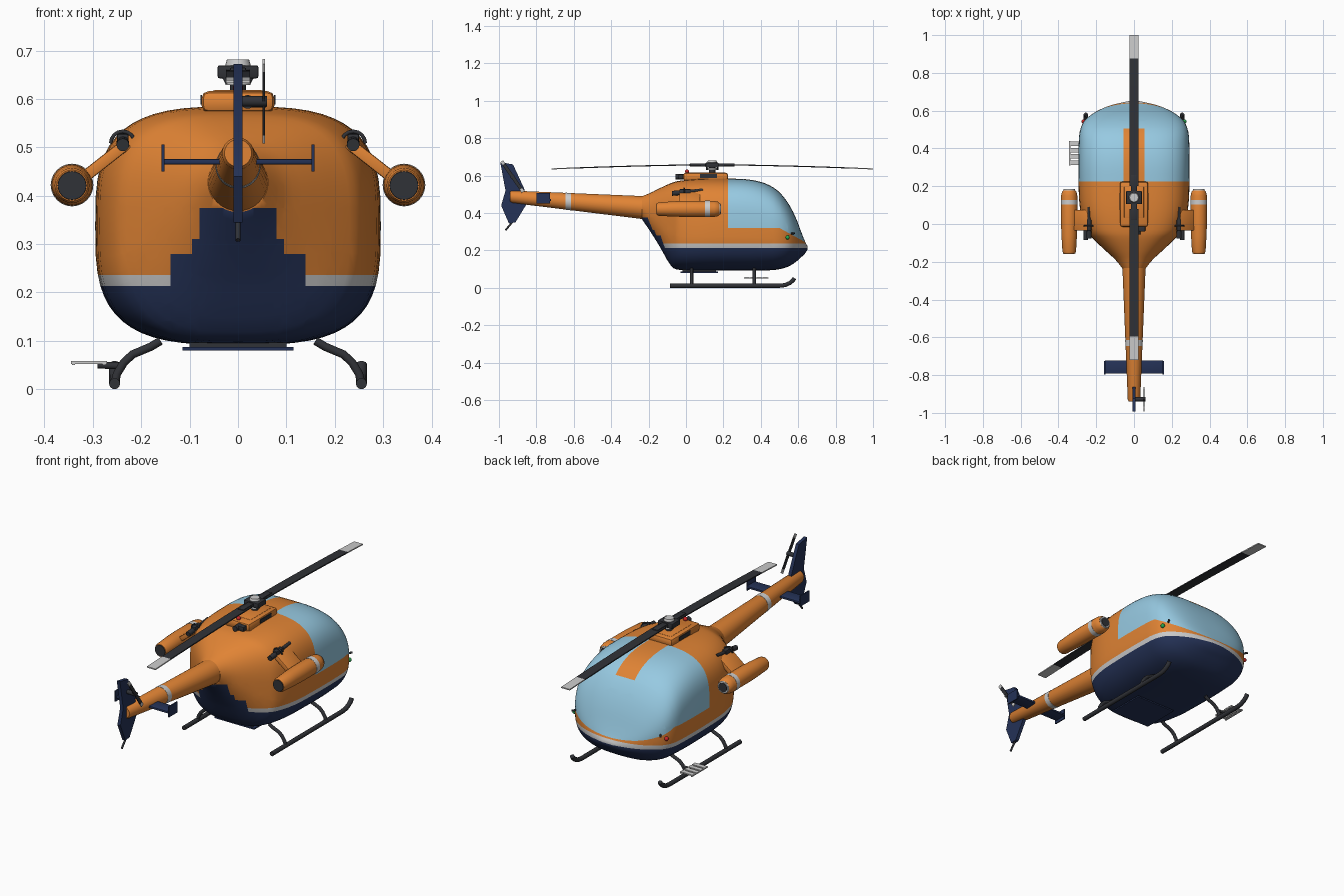
import bpy, bmesh, math
from mathutils import Vector, Matrix

if "Cube" in bpy.data.objects:
    bpy.data.objects.remove(bpy.data.objects["Cube"])

def mat(name, r, g, b):
    m = bpy.data.materials.new(name)
    m.diffuse_color = (r, g, b, 1)
    m.use_nodes = True
    m.node_tree.nodes["Principled BSDF"].inputs["Base Color"].default_value = m.diffuse_color
    return m

ORANGE = mat("orange", .75, .23, .035)
NAVY = mat("navy", .018, .032, .095)
GLASS = mat("glass", .31, .59, .76)
WHITE = mat("white", .7, .7, .67)
DARK = mat("dark", .03, .032, .038)
RED = mat("red", .6, .02, .02)
GREEN = mat("green", .02, .4, .08)

def finish(name, bm, mats, angle=35):
    bmesh.ops.recalc_face_normals(bm, faces=bm.faces[:])
    me = bpy.data.meshes.new(name)
    bm.to_mesh(me)
    bm.free()
    ob = bpy.data.objects.new(name, me)
    bpy.context.collection.objects.link(ob)
    for m in mats:
        me.materials.append(m)
    bpy.ops.object.select_all(action='DESELECT')
    bpy.context.view_layer.objects.active = ob
    ob.select_set(True)
    bpy.ops.object.shade_smooth_by_angle(angle=math.radians(angle))
    return ob

# rings along y: (y, cx, cz, half width, half height, superellipse power)
def loft(sections, sides):
    bm = bmesh.new()
    rings = []
    for y, cx, cz, rx, rz, n in sections:
        ring = []
        for i in range(sides):
            a = 2 * math.pi * i / sides
            c, s = math.cos(a), math.sin(a)
            ring.append(bm.verts.new((cx + rx * math.copysign(abs(c) ** (2 / n), c), y,
                                      cz + rz * math.copysign(abs(s) ** (2 / n), s))))
        rings.append(ring)
    for a, b in zip(rings, rings[1:]):
        for i in range(sides):
            j = (i + 1) % sides
            bm.faces.new((a[i], a[j], b[j], b[i]))
    bm.faces.new(rings[0])
    bm.faces.new(rings[-1])
    return bm

def turned(name, cx, profile, m, sides=24):
    return finish(name, loft([(y, cx, z, r, r, 2) for y, z, r in profile], sides), [m])

def box(name, c, size, m, bevel=0, rot=None):
    bm = bmesh.new()
    M = Matrix.Translation(c) @ (rot or Matrix()) @ Matrix.Diagonal((*size, 1))
    bmesh.ops.create_cube(bm, size=1, matrix=M)
    if bevel:
        bmesh.ops.bevel(bm, geom=bm.edges[:], offset=bevel, segments=2, affect='EDGES', profile=.5)
    return finish(name, bm, [m])

def rod(name, a, b, r, m, r2=None, sides=20):
    a, b = Vector(a), Vector(b)
    M = Matrix.Translation((a + b) / 2) @ (b - a).to_track_quat('Z', 'Y').to_matrix().to_4x4()
    bm = bmesh.new()
    bmesh.ops.create_cone(bm, cap_ends=True, segments=sides, radius1=r, radius2=r if r2 is None else r2,
                          depth=(b - a).length, matrix=M)
    return finish(name, bm, [m])

def ball(name, c, r, m):
    bm = bmesh.new()
    bmesh.ops.create_uvsphere(bm, u_segments=14, v_segments=8, radius=r, matrix=Matrix.Translation(c))
    return finish(name, bm, [m])

# polygon in the yz plane, thickened along x
def prism(name, pts, x0, x1, m):
    bm = bmesh.new()
    f = bm.faces.new([bm.verts.new((x0, y, z)) for y, z in pts])
    g = bmesh.ops.extrude_face_region(bm, geom=[f])["geom"]
    bmesh.ops.translate(bm, verts=[v for v in g if isinstance(v, bmesh.types.BMVert)], vec=(x1 - x0, 0, 0))
    return finish(name, bm, [m])

def pipe(name, pts, r, m):
    cu = bpy.data.curves.new(name, 'CURVE')
    cu.dimensions, cu.bevel_depth, cu.bevel_resolution, cu.use_fill_caps = '3D', r, 3, True
    sp = cu.splines.new('POLY')
    sp.points.add(len(pts) - 1)
    for p, q in zip(sp.points, pts):
        p.co = (*q, 1)
    cu.materials.append(m)
    ob = bpy.data.objects.new(name, cu)
    bpy.context.collection.objects.link(ob)

# cabin: y, half width, bottom, top, power
K = [(-.235, .062, .366, .49, 2), (-.19, .098, .30, .508, 2.2), (-.14, .152, .22, .533, 2.5),
     (-.08, .215, .118, .56, 2.9), (-.03, .256, .096, .573, 3.1), (.08, .286, .092, .583, 3.2),
     (.22, .294, .092, .584, 3.2), (.33, .295, .092, .58, 3.2), (.42, .293, .093, .56, 3.1),
     (.49, .287, .098, .52, 3), (.545, .264, .113, .455, 2.8), (.585, .217, .137, .38, 2.6),
     (.615, .16, .163, .302, 2.4), (.635, .1, .182, .252, 2.2), (.65, .03, .205, .222, 2)]
secs = []
for i in range(len(K) - 1):
    p = [K[max(0, min(len(K) - 1, i + d))] for d in (-1, 0, 1, 2)]
    for t in (0, 1 / 3, 2 / 3):
        y, w, lo, hi, n = [.5 * (2 * b + (c - a) * t + (2 * a - 5 * b + 4 * c - d) * t * t
                                 + (3 * b - a - 3 * c + d) * t ** 3) for a, b, c, d in zip(*p)]
        secs.append((y, 0, (lo + hi) / 2, w, (hi - lo) / 2, n))
secs.append((.65, 0, .2135, .03, .0085, 2))
bm = loft(secs, 56)

def cut(co, no, keep=lambda c: True):
    fs = [f for f in bm.faces if keep(f.calc_center_median())]
    geom = fs + list({e for f in fs for e in f.edges}) + list({v for f in fs for v in f.verts})
    bmesh.ops.bisect_plane(bm, geom=geom, dist=1e-5, plane_co=co, plane_no=no)

# paint boundaries are cut into the skin
for z in (.213, .236):
    cut((0, 0, z), (0, 0, 1))
cut((0, .225, 0), (0, 1, 0))
cut((0, 0, .32), (0, 0, 1), lambda c: .2 < c.y < .54)
cut((0, .5, .32), (0, .55, 1), lambda c: c.y > .46 and c.z < .4)
cut((0, .505, 0), (0, 1, 0), lambda c: c.z > .4)
for x in (-.055, .055):
    cut((x, 0, 0), (1, 0, 0), lambda c: c.z > .4 and c.y > .2)
rear = lambda c: c.y < -.05 and c.z < .42
for z in (.28, .31, .375):
    cut((0, 0, z), (0, 0, 1), rear)
for x in (.14, .095, .08):
    for s in (-1, 1):
        cut((s * x, 0, 0), (1, 0, 0), rear)
for f in bm.faces:
    c = f.calc_center_median()
    x, y, z = abs(c.x), c.y, c.z
    step = .14 if z < .28 else .095 if z < .31 else .08 if z < .375 else 0
    if z < .213 or (y < -.06 and x < step):
        f.material_index = 1
    elif z < .236:
        f.material_index = 3
    elif y > .225 and z > .32 - .55 * max(0, y - .5) and not (x < .055 and y < .505):
        f.material_index = 2
finish("cabin", bm, [ORANGE, NAVY, GLASS, WHITE], 40)
box("belly_plate", (0, .07, .084), (.23, .2, .007), NAVY)
box("belly_plate_mount", (0, .07, .091), (.2, .18, .012), DARK)

# tail boom, fin and stabiliser
turned("tail_boom", 0, [(-.20, .43, .064), (-.24, .43, .061), (-.93, .487, .033), (-.94, .488, .028)], ORANGE, 32)
turned("tail_band", 0, [(-.645, .4635, .0455), (-.615, .461, .0467)], WHITE, 32)
prism("tail_fin", [(-.993, .672), (-.925, .66), (-.865, .53), (-.848, .455), (-.912, .35),
                   (-.947, .345), (-.988, .44), (-.965, .52)], -.009, .009, NAVY)
rod("tail_skid", (0, -.93, .35), (0, -.965, .308), .005, DARK)
box("stabiliser", (0, -.757, .47), (.31, .07, .011), NAVY, .003)
for s in (-1, 1):
    box("stabiliser_end_plate", (s * .155, -.762, .478), (.006, .072, .056), NAVY)

# tail rotor
hub = Vector((.053, -.928, .595))
rod("tail_rotor_shaft", (0, hub.y, hub.z), (.06, hub.y, hub.z), .011, DARK)
tilt = Matrix.Rotation(math.atan2(.058, .083), 4, 'X')
for s in (-1, 1):
    for nm, d, l, m in (("tail_rotor_blade", .04, .08, DARK), ("tail_rotor_tip", .09, .02, WHITE)):
        box(nm, hub + tilt @ Vector((0, 0, s * d)), (.005, .018, l), m, 0, tilt)

# roof housing with exhaust and beacon
box("roof_housing", (0, .105, .594), (.15, .24, .044), ORANGE, .014)
box("roof_housing_top", (0, .115, .612), (.105, .17, .012), ORANGE, .004)
rod("roof_exhaust", (.02, .02, .594), (.02, -.055, .594), .014, DARK)
box("roof_vent", (.035, -.02, .594), (.05, .04, .024), DARK, .004)
for s in (-1, 1):
    box("housing_grille", (s * .076, .12, .598), (.004, .09, .02), DARK)
ball("beacon", (0, .005, .622), .011, RED)

# main rotor
HY = .14
rod("rotor_mast", (0, HY, .6), (0, HY, .66), .017, DARK)
rod("swashplate", (0, HY, .629), (0, HY, .64), .026, None)
box("rotor_hub", (0, HY, .656), (.084, .07, .027), DARK, .004)
rod("rotor_cap", (0, HY, .667), (0, HY, .681), .027, None, .023)
for s in (-1, 1):
    box("blade_grip", (0, HY + s * .075, .657), (.034, .09, .016), DARK, .004)
    rod("pitch_link", (s * .022, HY + s * .03, .632), (s * .034, HY + s * .03, .655), .004, DARK)
    for nm, d0, d1, m in (("main_blade", .06, .735, DARK), ("main_blade_tip", .735, .86, WHITE)):
        ds = [d0 + (d1 - d0) * i / 8 for i in range(9)]
        line = [(HY + s * d, .658 - .022 * (d / .86) ** 1.6) for d in ds]
        prism(nm, [(y, z + .003) for y, z in line] + [(y, z - .003) for y, z in reversed(line)],
              -.025, .025, m)

for s in (-1, 1):
    # side pods on slanted pylons
    X = s * .343
    turned("side_pod", X, [(-.155, .421, .032), (-.145, .421, .036), (-.06, .422, .041), (.0, .422, .043),
                           (.15, .422, .043), (.172, .422, .038), (.178, .422, .032)], ORANGE)
    turned("pod_band", X, [(.102, .422, .0442), (.128, .422, .0442)], WHITE)
    turned("pod_rear_outlet", X, [(-.158, .421, .029), (-.14, .421, .033)], DARK)
    turned("pod_nose_ring", X, [(.17, .422, .033), (.184, .422, .03)], None)
    turned("pod_intake", X, [(.17, .422, .025), (.186, .422, .024)], DARK)
    box("pod_pylon", (s * .275, .02, .472), (.12, .11, .024), ORANGE, .004,
        Matrix.Rotation(s * math.atan2(.055, .07), 4, 'Y'))
    # roof-side fittings
    G = s * .238
    rod("side_fitting_barrel", (G, -.07, .506), (G, .09, .524), .008, DARK)
    box("side_fitting_body", (G, -.005, .512), (.024, .06, .032), DARK, .004)
    rod("side_fitting_muzzle", (G, -.075, .505), (G, -.035, .509), .013, DARK)
    pipe("side_fitting_hoop", [(G + .025 * math.cos(a * math.pi / 8), -.01, .508 + .025 * math.sin(a * math.pi / 8))
                               for a in range(9)], .004, DARK)
    # skids and struts
    S = s * .255
    pipe("skid", [(S, -.085, .0115), (S, .5, .0115), (S, .53, .015), (S, .555, .026), (S, .572, .04), (S, .58, .052)],
         .0115, DARK)
    for y in (.03, .365):
        pipe("skid_strut", [(s * .16, y, .1), (s * .18, y, .088), (s * .218, y, .072), (s * .236, y, .055),
                            (s * .25, y, .032), (S, y, .012)], .009, DARK)
    # nose lights and antennas
    ball("nav_light", (s * .267, .543, .27), .011, RED if s < 0 else GREEN)
    rod("nose_probe", (s * .24, .555, .29), (s * .258, .58, .292), .005, DARK)

# boarding step on one side
for i in range(4):
    box("step_slat", (-.308, .325 + i * .033, .055), (.074, .024, .006), None)
for x in (-.34, -.276):
    box("step_rail", (x, .375, .053), (.007, .13, .006), None)
rod("step_bracket", (-.24, .365, .048), (-.29, .365, .05), .007, DARK)
